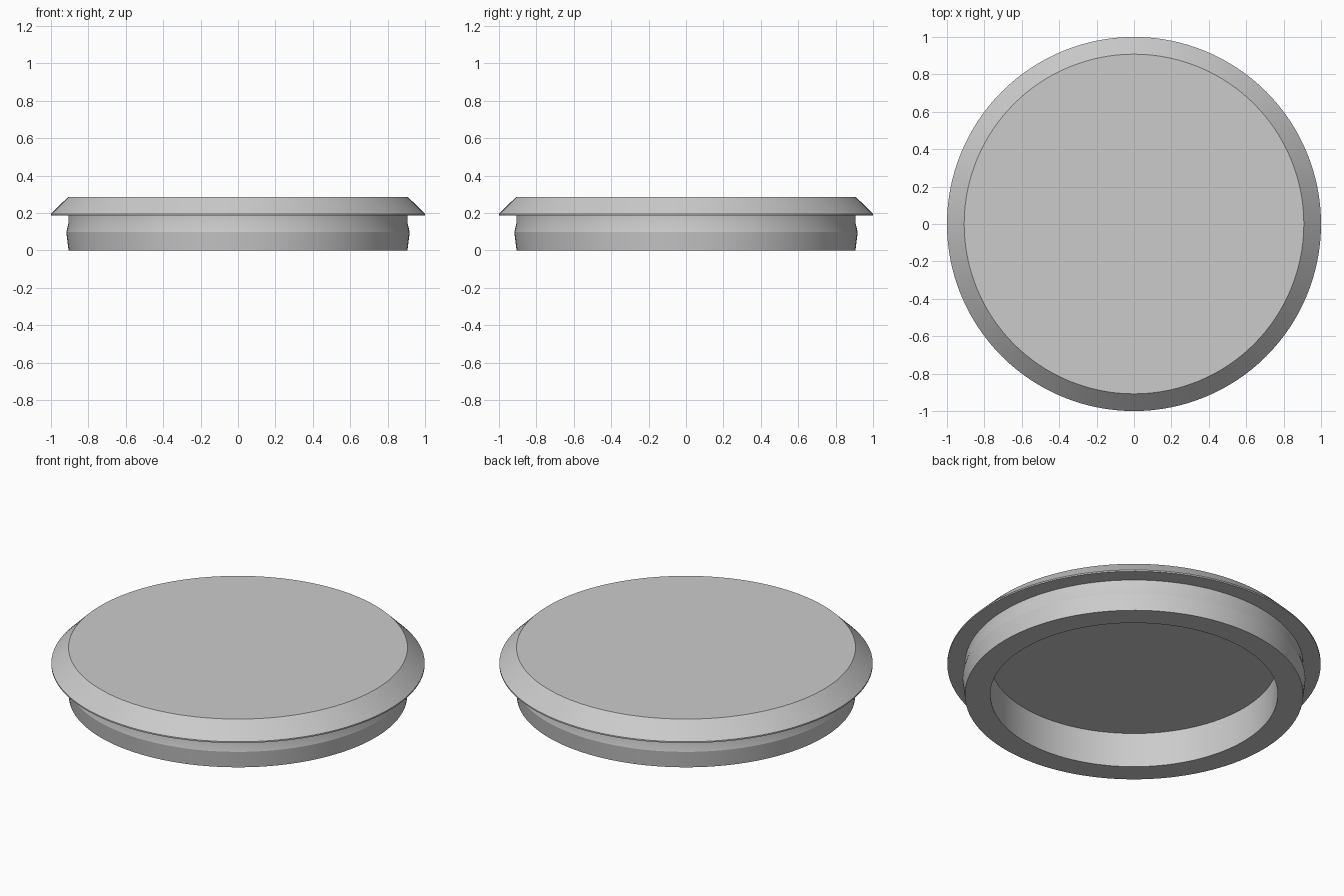
import bpy, bmesh, math

SEGMENTS = 128

cube = bpy.data.objects.get("Cube")
if cube:
    bpy.data.objects.remove(cube, do_unlink=True)

grey = bpy.data.materials.new("light_grey")
grey.use_nodes = True
grey.diffuse_color = (0.6, 0.6, 0.6, 1)
grey.node_tree.nodes["Principled BSDF"].inputs["Base Color"].default_value = (0.6, 0.6, 0.6, 1)


def lathe(name, profile, material):
    """Turn a radius/height profile about z; both ends close with flat caps."""
    bm = bmesh.new()
    rings = []
    for radius, height in profile:
        ring = []
        for i in range(SEGMENTS):
            a = math.tau * i / SEGMENTS
            ring.append(bm.verts.new((radius * math.cos(a), radius * math.sin(a), height)))
        rings.append(ring)
    for low, high in zip(rings, rings[1:]):
        for i in range(SEGMENTS):
            j = (i + 1) % SEGMENTS
            bm.faces.new((low[i], low[j], high[j], high[i]))
    bm.faces.new(rings[0])
    bm.faces.new(rings[-1])
    bmesh.ops.recalc_face_normals(bm, faces=bm.faces)
    mesh = bpy.data.meshes.new(name)
    bm.to_mesh(mesh)
    bm.free()
    mesh.materials.append(material)
    obj = bpy.data.objects.new(name, mesh)
    bpy.context.collection.objects.link(obj)
    bpy.ops.object.select_all(action="DESELECT")
    obj.select_set(True)
    bpy.context.view_layer.objects.active = obj
    bpy.ops.object.shade_smooth_by_angle(angle=math.radians(20))
    return obj


# Hollow plug with a snap ridge, wide flange and bevelled flat top
lathe("cap", [
    (0.77, 0.205),   # recess ceiling
    (0.77, 0.0),     # recess mouth
    (0.906, 0.0),    # plug foot
    (0.918, 0.097),  # snap ridge
    (0.906, 0.148),  # neck
    (0.906, 0.187),  # under the flange
    (1.0, 0.187),    # flange rim
    (1.0, 0.195),
    (0.908, 0.286),  # top edge
], grey)
